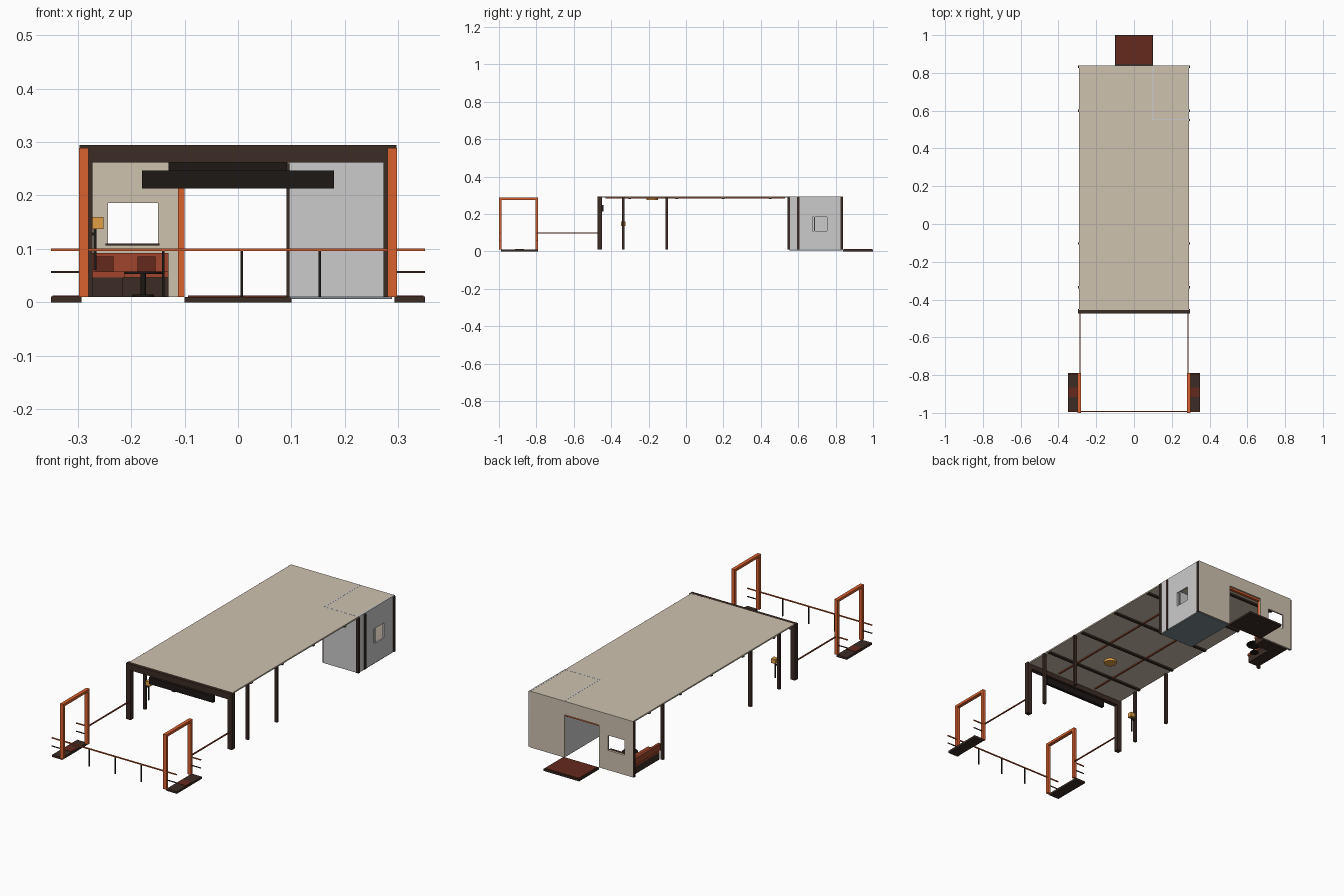
import bpy, bmesh
from mathutils import Vector

if "Cube" in bpy.data.objects:
    bpy.data.objects.remove(bpy.data.objects["Cube"])


def material(name, rgb):
    m = bpy.data.materials.new(name)
    m.diffuse_color = (*rgb, 1)
    m.use_nodes = True
    m.node_tree.nodes["Principled BSDF"].inputs["Base Color"].default_value = m.diffuse_color
    return m


DARK = material("dark_brown", (0.045, 0.025, 0.018))
BLACK = material("near_black", (0.012, 0.009, 0.008))
ORANGE = material("orange", (0.70, 0.12, 0.03))
RUST = material("rust", (0.35, 0.06, 0.025))
DEEP = material("deep_red", (0.13, 0.022, 0.012))
CREAM = material("cream", (0.62, 0.54, 0.43))
PALE = material("pale_grey", (0.65, 0.65, 0.62))
SLATE = material("slate", (0.20, 0.25, 0.28))
AMBER = material("amber", (0.75, 0.35, 0.06))


def finish(name, bm, mat):
    bmesh.ops.recalc_face_normals(bm, faces=bm.faces)
    me = bpy.data.meshes.new(name)
    bm.to_mesh(me)
    bm.free()
    me.materials.append(mat)
    ob = bpy.data.objects.new(name, me)
    bpy.context.collection.objects.link(ob)
    return ob


def box(name, x, y, z, mat):
    """Box from (min, max) pairs."""
    bm = bmesh.new()
    bmesh.ops.create_cube(bm, size=1)
    for v in bm.verts:
        v.co = Vector([(r[0] + r[1]) / 2 + c * (r[1] - r[0]) for c, r in zip(v.co, (x, y, z))])
    return finish(name, bm, mat)


def pair(name, x, y, z, mat):
    """The same box on the right and left sides."""
    box("right_" + name, x, y, z, mat)
    box("left_" + name, (-x[1], -x[0]), y, z, mat)


def disc(name, loc, r, h, mat, sides=24):
    bm = bmesh.new()
    bmesh.ops.create_cone(bm, cap_ends=True, segments=sides, radius1=r, radius2=r, depth=h)
    bmesh.ops.translate(bm, verts=bm.verts, vec=loc)
    return finish(name, bm, mat)


def wall(name, start, end, z, thick, holes, mat):
    """Wall on a line with rectangular holes (u0, u1, z0, z1), extruded by thick."""
    a, d = Vector((*start, 0)), Vector((*end, 0)) - Vector((*start, 0))
    us = sorted({0, d.length, *[h[0] for h in holes], *[h[1] for h in holes]})
    zs = sorted({*z, *[h[2] for h in holes], *[h[3] for h in holes]})
    d.normalize()
    bm = bmesh.new()
    grid = [[bm.verts.new(a + d * u + Vector((0, 0, w))) for w in zs] for u in us]
    for i in range(len(us) - 1):
        for j in range(len(zs) - 1):
            u, w = (us[i] + us[i + 1]) / 2, (zs[j] + zs[j + 1]) / 2
            if not any(h[0] < u < h[1] and h[2] < w < h[3] for h in holes):
                bm.faces.new((grid[i][j], grid[i + 1][j], grid[i + 1][j + 1], grid[i][j + 1]))
    bmesh.ops.delete(bm, geom=[v for v in bm.verts if not v.link_faces], context='VERTS')
    ext = bmesh.ops.extrude_face_region(bm, geom=bm.faces[:])
    moved = [g for g in ext["geom"] if isinstance(g, bmesh.types.BMVert)]
    bmesh.ops.translate(bm, verts=moved, vec=Vector(thick))
    return finish(name, bm, mat)


# Roof, cross beams and ceiling strips
box("roof", (-.29, .29), (-.455, .84), (.287, .294), CREAM)
for i in range(5):
    y = -.30 + .25 * i
    box(f"roof_beam_{i}", (-.288, .288), (y - .007, y + .007), (.279, .287), DARK)
pair("ceiling_strip", (.11, .118), (-.43, .53), (.282, .287), RUST)
disc("ceiling_light", (0, -.18, .281), .03, .012, AMBER)

# Front portal with hanging board
pair("portal_post", (.272, .297), (-.473, -.450), (.01, .262), DARK)
box("portal_beam", (-.297, .297), (-.473, -.450), (.262, .294), DARK)
box("hanging_board", (-.18, .18), (-.458, -.442), (.213, .247), BLACK)

# Slim posts under the roof edges
for y in (-.335, -.103, .60, .833):
    pair(f"roof_post_{y}", (.281, .296), (y - .006, y + .006), (.01, .29), DARK)
box("wet_room_corner_post", (.283, .296), (.544, .556), (.01, .29), DARK)

# Side gateways at the front terrace
for y in (-.993, -.797):
    pair("gate_post", (.28, .298), (y - .007, y + .007), (.01, .276), ORANGE)
    pair("upper_step_rail", (.298, .35), (y - .0025, y + .0025), (.096, .101), ORANGE)
    pair("lower_step_rail", (.298, .35), (y - .002, y + .002), (.055, .059), DARK)
pair("gate_beam", (.28, .298), (-1, -.79), (.276, .289), ORANGE)
pair("gate_step", (.293, .35), (-.99, -.79), (0, .011), DARK)
pair("gate_step_mat", (.297, .347), (-.915, -.865), (.011, .0125), DEEP)

# Terrace rails
pair("terrace_rail", (.282, .288), (-.79, -.465), (.096, .101), RUST)
box("front_rail", (-.285, .285), (-.996, -.99), (.096, .101), ORANGE)
for x in (-.14, .007, .153):
    box("front_rail_post", (x - .0025, x + .0025), (-.9955, -.9905), (.01, .096), BLACK)

# Back wall with doorway and window, door trim, sill
wall("back_wall", (-.29, .84), (.29, .84), (.01, .29), (0, -.008, 0),
     [(.19, .385, .01, .225), (.047, .14, .11, .186)], CREAM)
box("door_jamb", (-.112, -.1), (.818, .832), (.01, .225), ORANGE)
box("door_head", (-.112, .093), (.818, .832), (.215, .228), ORANGE)
box("door_track", (-.13, .093), (.812, .832), (.245, .279), BLACK)
box("window_sill", (-.248, -.147), (.815, .838), (.106, .11), DARK)

# Back landing
box("back_landing", (-.1, .1), (.84, 1.0), (0, .010), DARK)
box("back_landing_mat", (-.094, .094), (.846, .994), (.010, .0125), DEEP)

# Wet room in the back right corner
wall("wet_room_side_wall", (.292, .55), (.292, .84), (.01, .2945), (-.008, 0, 0),
     [(.125, .205, .11, .185)], PALE)
box("wet_room_front_wall", (.095, .288), (.55, .557), (.01, .2945), PALE)
box("wet_room_partition", (.095, .102), (.55, .835), (.01, .2945), PALE)
box("partition_edge_trim", (.091, .096), (.547, .559), (.01, .26), DARK)
box("wet_room_floor", (.097, .288), (.553, .836), (.006, .014), SLATE)
box("window_mullion", (.284, .290), (.685, .689), (.11, .185), PALE)

# Corner seating
box("back_bench_base", (-.278, -.13), (.76, .828), (.01, .046), DARK)
box("back_bench_seat", (-.278, -.13), (.757, .828), (.046, .058), RUST)
box("back_bench_backrest", (-.278, -.13), (.812, .83), (.058, .092), RUST)
box("side_bench_base", (-.278, -.215), (.61, .76), (.01, .046), DARK)
box("side_bench_seat", (-.278, -.212), (.608, .757), (.046, .058), RUST)
box("side_bench_backrest", (-.283, -.27), (.608, .815), (.058, .092), RUST)
for x in (-.250, -.171):
    box("cushion", (x - .017, x + .017), (.796, .811), (.058, .086), DEEP)

# Pedestal table
disc("table_top", (-.177, .70, .0555), .037, .005, BLACK)
disc("table_stem", (-.177, .70, .033), .005, .042, BLACK, 12)
disc("table_foot", (-.177, .70, .0125), .02, .005, BLACK)

# Lamp on the left post
box("lamp_pole", (-.270, -.265), (-.338, -.332), (.06, .14), BLACK)
box("lamp_bracket", (-.283, -.265), (-.338, -.332), (.125, .131), BLACK)
box("lamp_shade", (-.276, -.252), (-.347, -.323), (.137, .160), AMBER)
